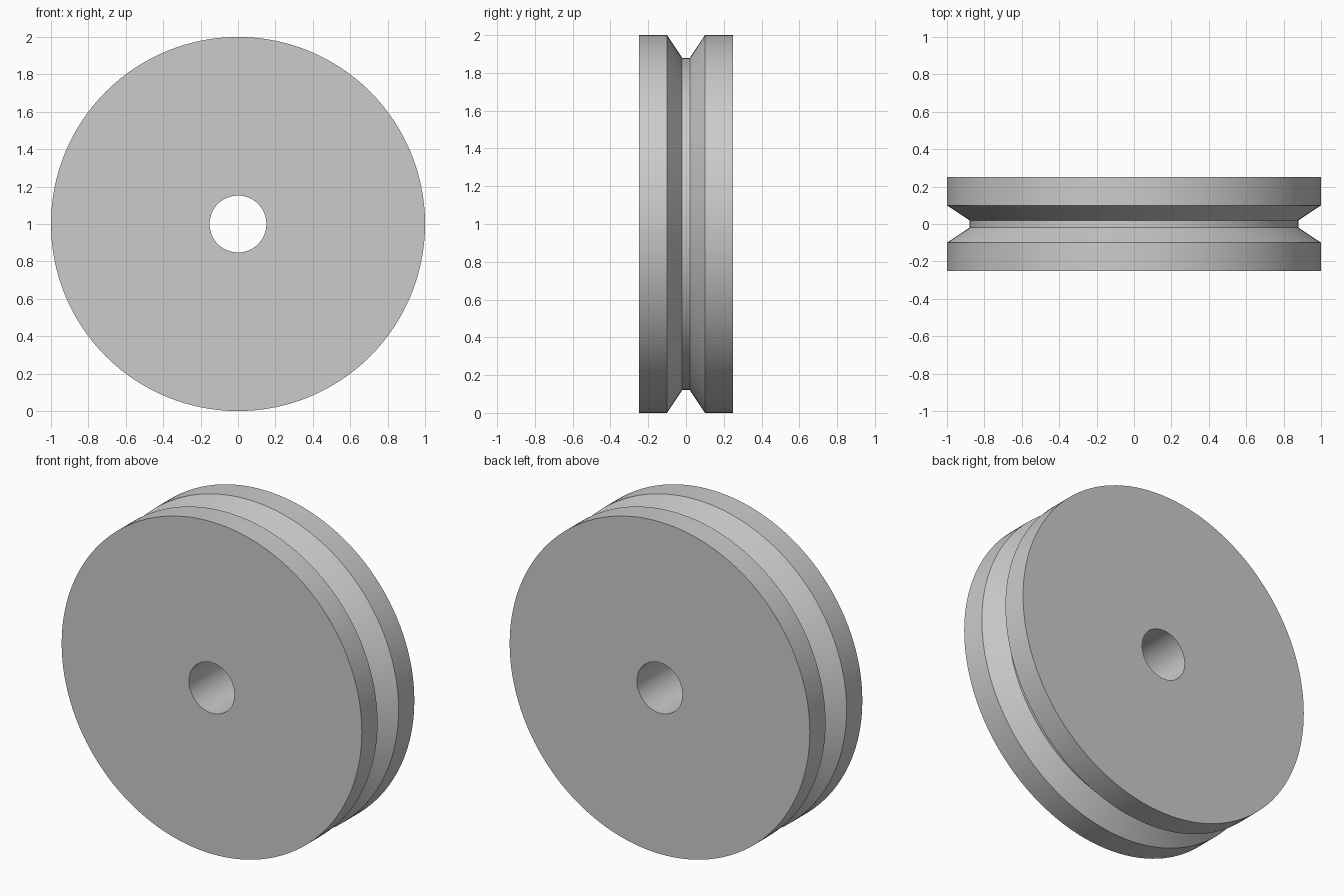
import bpy, bmesh, math
from mathutils import Matrix, Vector

cube = bpy.data.objects.get("Cube")
if cube:
    bpy.data.objects.remove(cube, do_unlink=True)

SEGMENTS = 128

# Plain grey material
grey = bpy.data.materials.new("plain grey")
grey.use_nodes = True
colour = (0.6, 0.6, 0.6, 1)
grey.diffuse_color = colour
grey.node_tree.nodes["Principled BSDF"].inputs["Base Color"].default_value = colour

# Half section as (radius, y): bore, rim and V-groove with a flat floor
half = [(0.152, 0.25), (1, 0.25), (1, 0.1), (0.88, 0.02)]
section = half + [(r, -y) for r, y in reversed(half)]

# Revolve the closed section around the axle (y axis)
bm = bmesh.new()
ring = [bm.verts.new((r, y, 0)) for r, y in section]
edges = [bm.edges.new((a, b)) for a, b in zip(ring, ring[1:] + ring[:1])]
bmesh.ops.spin(bm, geom=ring + edges, cent=(0, 0, 0), axis=(0, 1, 0),
               angle=math.tau, steps=SEGMENTS, use_merge=True)
bmesh.ops.remove_doubles(bm, verts=bm.verts, dist=0.0001)
bmesh.ops.translate(bm, verts=bm.verts, vec=(0, 0, 1))
bmesh.ops.recalc_face_normals(bm, faces=bm.faces)

mesh = bpy.data.meshes.new("grooved_wheel")
bm.to_mesh(mesh)
bm.free()
mesh.materials.append(grey)
wheel = bpy.data.objects.new("grooved_wheel", mesh)
bpy.context.collection.objects.link(wheel)

# Smooth round surfaces, crisp rims
bpy.ops.object.select_all(action="DESELECT")
wheel.select_set(True)
bpy.context.view_layer.objects.active = wheel
bpy.ops.object.shade_smooth_by_angle(angle=math.radians(25))
